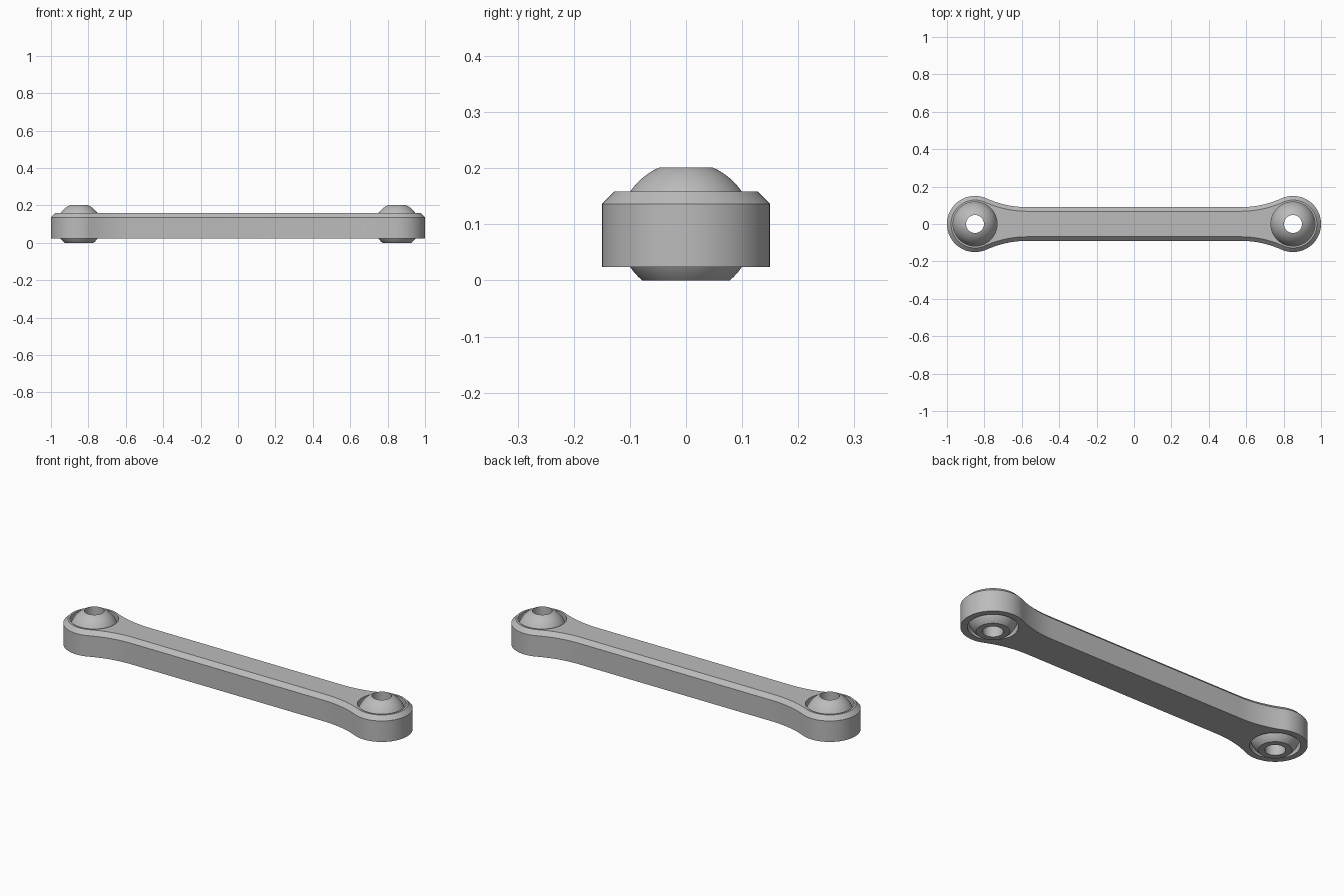
import bpy
import bmesh
from math import atan2, cos, pi, radians, sin, sqrt

END_X, END_R, HALF_W, FILLET_X = 0.85, 0.15, 0.09, 0.57
Z_LOW, Z_HIGH, CHAMFER = 0.024, 0.158, 0.022
BALL_R, BALL_Z, BORE_R, SOCKET_R = 0.12, 0.091, 0.048, 0.118

if "Cube" in bpy.data.objects:
    bpy.data.objects.remove(bpy.data.objects["Cube"])

steel = bpy.data.materials.new("grey steel")
steel.use_nodes = True
steel.diffuse_color = (0.5, 0.5, 0.5, 1)
steel.node_tree.nodes["Principled BSDF"].inputs["Base Color"].default_value = (0.5, 0.5, 0.5, 1)


def finish(bm, name):
    bmesh.ops.recalc_face_normals(bm, faces=bm.faces[:])
    mesh = bpy.data.meshes.new(name)
    bm.to_mesh(mesh)
    bm.free()
    mesh.materials.append(steel)
    obj = bpy.data.objects.new(name, mesh)
    bpy.context.collection.objects.link(obj)
    return obj


def activate(obj):
    bpy.ops.object.select_all(action="DESELECT")
    obj.select_set(True)
    bpy.context.view_layer.objects.active = obj


def smooth(obj):
    activate(obj)
    bpy.ops.object.shade_smooth_by_angle(angle=radians(30))


def outline(inset):
    """Link outline: two round eyes blended into a straight bar."""
    dx = END_X - FILLET_X
    fillet = (dx**2 + HALF_W**2 - END_R**2) / (2 * (END_R - HALF_W))
    cy = HALF_W + fillet
    turn = atan2(dx, cy)
    join = pi / 2 + turn
    quarter = [(END_X + (END_R - inset) * cos(join * i / 28),
                (END_R - inset) * sin(join * i / 28)) for i in range(29)]
    r = fillet + inset
    quarter += [(FILLET_X + r * sin(turn * i / 10), cy - r * cos(turn * i / 10))
                for i in range(9, -1, -1)]
    upper = quarter + [(-x, y) for x, y in reversed(quarter)]
    return upper + [(x, -y) for x, y in reversed(upper[1:-1])]


# Link body with a chamfer around its upper edge
bm = bmesh.new()
rings = [[bm.verts.new((x, y, z)) for x, y in outline(inset)]
         for z, inset in ((Z_LOW, 0), (Z_HIGH - CHAMFER, 0), (Z_HIGH, CHAMFER))]
for low, high in zip(rings, rings[1:]):
    for i in range(len(low)):
        bm.faces.new((low[i - 1], low[i], high[i], high[i - 1]))
bm.faces.new(rings[0])
bm.faces.new(rings[-1])
body = finish(bm, "link_body")

# Round sockets through both eyes
for side in (-1, 1):
    bm = bmesh.new()
    bmesh.ops.create_cone(bm, cap_ends=True, segments=64, radius1=SOCKET_R,
                          radius2=SOCKET_R, depth=1)
    bmesh.ops.translate(bm, verts=bm.verts[:], vec=(side * END_X, 0, 0))
    cutter = finish(bm, "socket_cutter")
    cutter.hide_render = True
    cut = body.modifiers.new("socket", "BOOLEAN")
    cut.operation, cut.solver, cut.object = "DIFFERENCE", "EXACT", cutter
    activate(body)
    bpy.ops.object.modifier_apply(modifier=cut.name)
    bpy.data.objects.remove(cutter)
smooth(body)

# Ball bushings: truncated spheres with a straight bore
top = BALL_Z + sqrt(BALL_R**2 - BORE_R**2)
low_angle, high_angle = -atan2(BALL_Z, sqrt(BALL_R**2 - BALL_Z**2)), atan2(top - BALL_Z, BORE_R)
angles = [low_angle + (high_angle - low_angle) * i / 24 for i in range(25)]
profile = [(BALL_R * cos(a), BALL_Z + BALL_R * sin(a)) for a in angles] + [(BORE_R, 0)]
for name, side in (("right_ball_bushing", -1), ("left_ball_bushing", 1)):
    bm = bmesh.new()
    verts = [bm.verts.new((r, 0, z)) for r, z in profile]
    edges = [bm.edges.new((verts[i - 1], verts[i])) for i in range(len(verts))]
    bmesh.ops.spin(bm, geom=verts + edges, cent=(0, 0, 0), axis=(0, 0, 1),
                   angle=2 * pi, steps=64)
    bmesh.ops.remove_doubles(bm, verts=bm.verts[:], dist=0.0001)
    bmesh.ops.translate(bm, verts=bm.verts[:], vec=(side * END_X, 0, 0))
    smooth(finish(bm, name))
